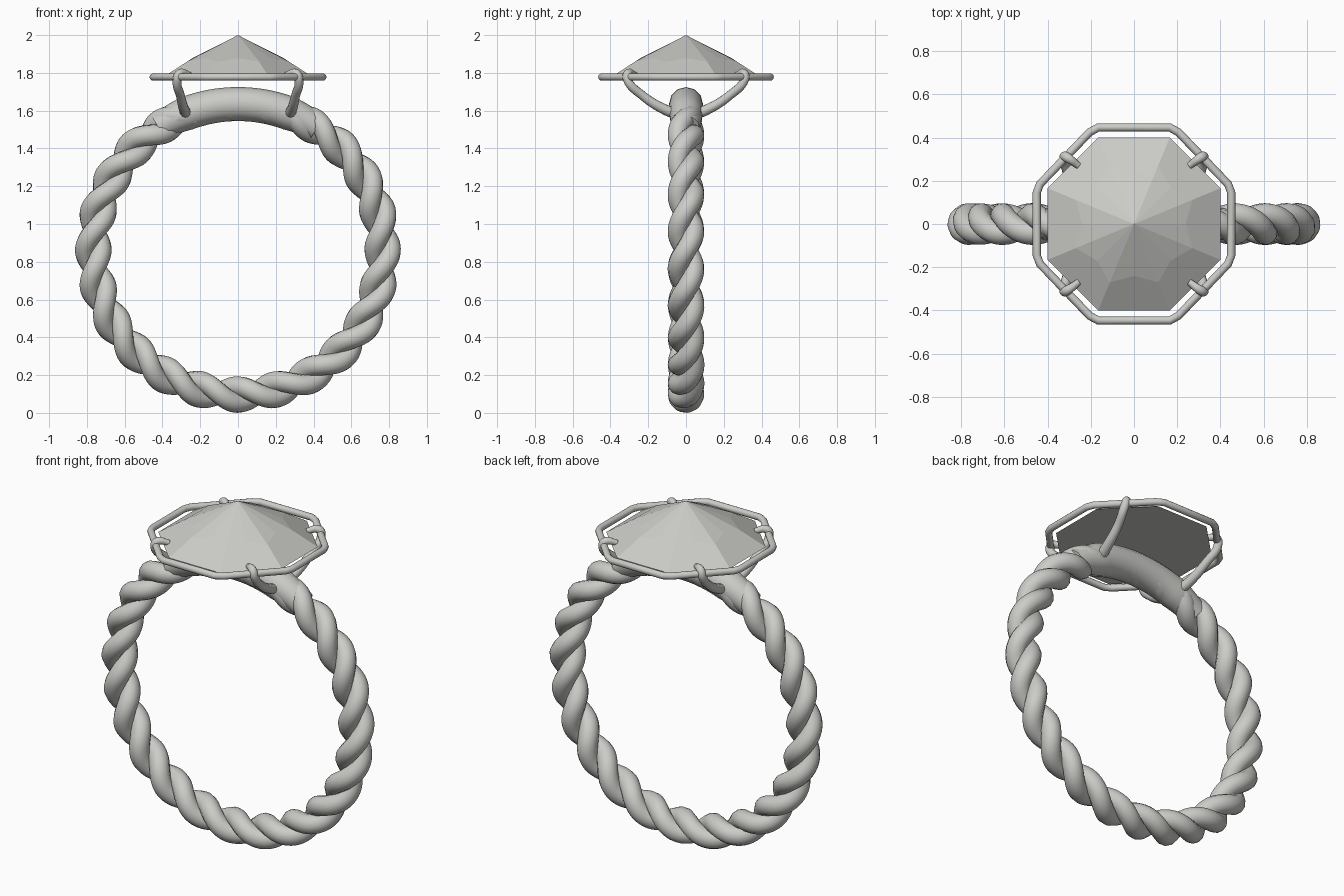
import bpy, bmesh, math
from mathutils import Vector

if "Cube" in bpy.data.objects:
    bpy.data.objects.remove(bpy.data.objects["Cube"])


def make_material(name, color):
    mat = bpy.data.materials.new(name)
    mat.use_nodes = True
    mat.diffuse_color = color
    mat.node_tree.nodes["Principled BSDF"].inputs["Base Color"].default_value = color
    return mat


SILVER = make_material("silver grey", (0.6, 0.6, 0.575, 1))
CENTRE = Vector((0, 0, 0.863))


def tube(name, points, radius, cyclic=False, smooth_path=False, radii=None):
    """Round wire along a path, turned into a smooth mesh."""
    curve = bpy.data.curves.new(name, "CURVE")
    curve.dimensions = "3D"
    curve.bevel_depth = radius
    curve.bevel_resolution = 4
    curve.use_fill_caps = True
    curve.twist_mode = "MINIMUM"
    spline = curve.splines.new("BEZIER" if smooth_path else "POLY")
    knots = spline.bezier_points if smooth_path else spline.points
    knots.add(len(points) - 1)
    for i, (knot, p) in enumerate(zip(knots, points)):
        if smooth_path:
            knot.co = p
            knot.handle_left_type = knot.handle_right_type = "AUTO"
        else:
            knot.co = (*p, 1)
        if radii:
            knot.radius = radii[i]
    spline.use_cyclic_u = cyclic
    spline.resolution_u = 8
    obj = bpy.data.objects.new(name, curve)
    bpy.context.collection.objects.link(obj)
    bpy.ops.object.select_all(action="DESELECT")
    obj.select_set(True)
    bpy.context.view_layer.objects.active = obj
    bpy.ops.object.convert(target="MESH")
    obj = bpy.context.view_layer.objects.active
    obj.data.materials.clear()
    obj.data.materials.append(SILVER)
    bpy.ops.object.shade_smooth_by_angle(angle=math.radians(50))
    return obj


def band_point(angle, ring_radius, offset=0.0, phase=0.0):
    """Point on the band circle, shifted around the band's own axis."""
    radial = Vector((math.cos(angle), 0, math.sin(angle)))
    across = Vector((0, 1, 0))
    return (CENTRE + radial * ring_radius
            + (radial * math.cos(phase) + across * math.sin(phase)) * offset)


# Twisted rope band: two strands, twelve full turns, flattening under the bridge
STEPS = 360
for k, side in enumerate(("first", "second")):
    path = []
    for i in range(STEPS):
        a = math.tau * i / STEPS
        from_top = abs(math.degrees(a) - 90)
        fade = min(1, max(0, (from_top - 22) / 12))
        offset = 0.03 + 0.012 * fade
        path.append(band_point(a, 0.766, offset, 12 * a + k * math.pi))
    tube(f"{side}_rope_strand", path, 0.055, cyclic=True)

# Smooth bridge over the top of the band
arc = [math.radians(57 + 66 * i / 32) for i in range(33)]
swell = [0.8 + 0.2 * min(1, min(i, 32 - i) / 6) for i in range(33)]
tube("bridge", [band_point(a, 0.772) for a in arc], 0.09, radii=swell)

# Eight-sided wire frame around the stone
quarter = [(0.45, 0.145), (0.435, 0.185), (0.205, 0.425), (0.165, 0.447)]
frame = []
for sx, sy in ((1, 1), (-1, 1), (-1, -1), (1, -1)):
    corner = quarter if sx * sy > 0 else quarter[::-1]
    frame += [(sx * x, sy * y, 1.778) for x, y in corner]
tube("stone_frame", frame, 0.019, cyclic=True)

# Four prongs rising from the bridge and hooking over the frame
prong = [(0.27, 0.04, 1.58), (0.285, 0.11, 1.605), (0.305, 0.23, 1.68),
         (0.322, 0.31, 1.765), (0.31, 0.308, 1.797), (0.255, 0.268, 1.79)]
for sx, left in ((1, "left"), (-1, "right")):
    for sy, back in ((1, "back"), (-1, "front")):
        tube(f"{back}_{left}_prong", [(sx * x, sy * y, z) for x, y, z in prong],
             0.025, smooth_path=True, radii=[1.2, 1.1, 0.95, 0.95, 0.9, 0.6])

# Faceted stone: flat octagonal base, eight lower facets, sixteen crown facets
bm = bmesh.new()


def ring_vert(radius, turn, z):
    a = math.tau * turn / 16
    return bm.verts.new((radius * math.cos(a), radius * math.sin(a), z))


APOTHEM, SLOPE, BASE = 0.4, 0.65, 1.775
COS = math.cos(math.pi / 8)
apex = bm.verts.new((0, 0, 2))
girdle = [ring_vert(APOTHEM / COS, 2 * i + 1, BASE) for i in range(8)]
corner_mid = [ring_vert(0.27 / COS, 2 * i + 1, BASE + SLOPE * (APOTHEM - 0.27)) for i in range(8)]
edge_mid = [ring_vert(0.24, 2 * i, BASE + SLOPE * (APOTHEM - 0.24)) for i in range(8)]
for i in range(8):
    p = i - 1
    bm.faces.new((girdle[p], girdle[i], corner_mid[i], edge_mid[i], corner_mid[p]))
    bm.faces.new((corner_mid[p], edge_mid[i], apex))
    bm.faces.new((edge_mid[i], corner_mid[i], apex))
bm.faces.new(girdle[::-1])
bmesh.ops.recalc_face_normals(bm, faces=bm.faces)
mesh = bpy.data.meshes.new("stone")
bm.to_mesh(mesh)
bm.free()
mesh.materials.append(SILVER)
bpy.context.collection.objects.link(bpy.data.objects.new("stone", mesh))
